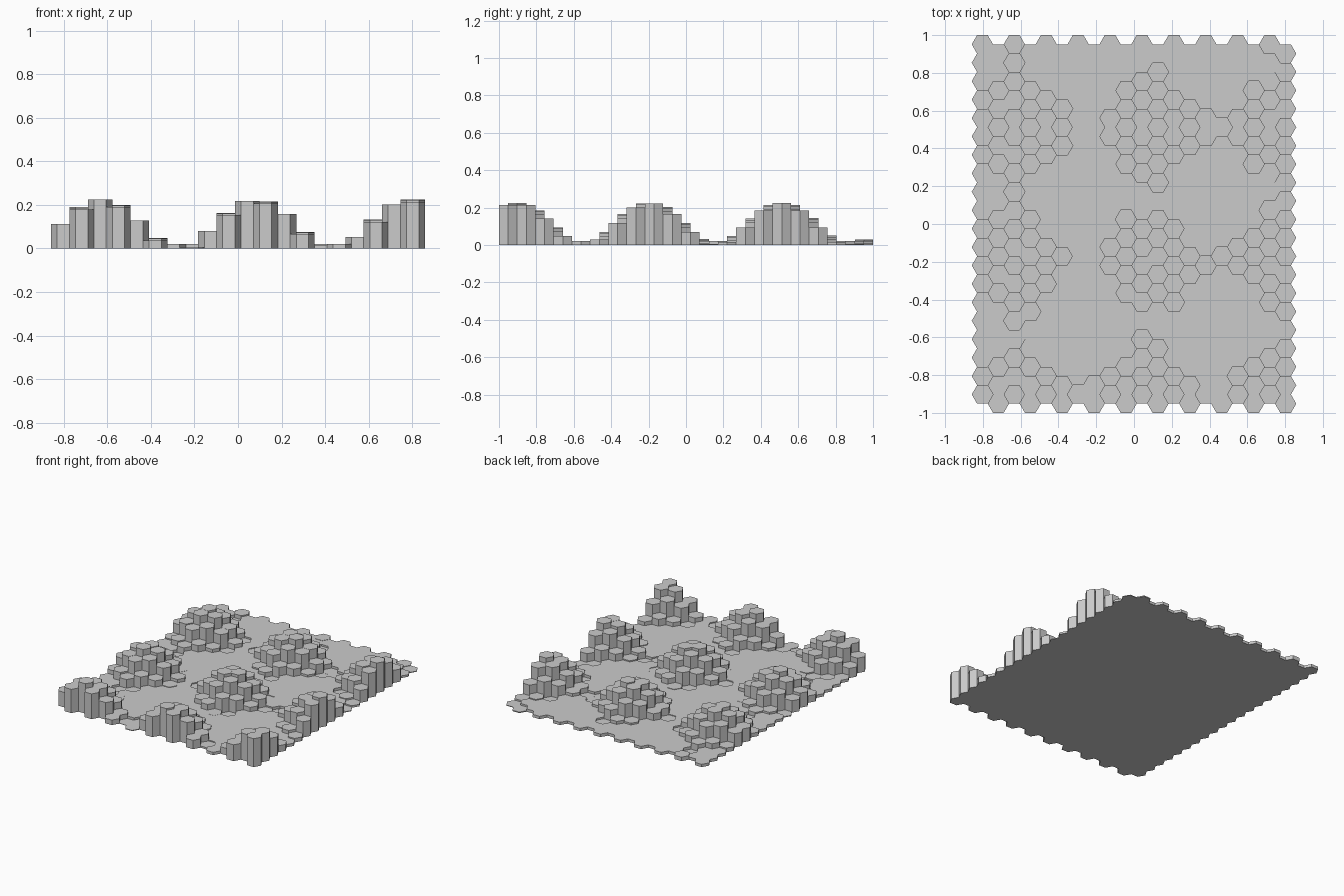
import bpy
import bmesh
from math import sin, cos, pi, sqrt

if "Cube" in bpy.data.objects:
    bpy.data.objects.remove(bpy.data.objects["Cube"], do_unlink=True)

COUNT = 20                           # tiles per side
ROW = 2 / (COUNT + 0.5)              # tile depth, flat to flat
RADIUS = ROW / sqrt(3)               # centre to corner
FLOOR = 0.021                        # height of the flat tiles
STEP = 1.5 * RADIUS                  # column spacing

grey = bpy.data.materials.new("light_grey")
grey.use_nodes = True
COLOUR = (0.6, 0.6, 0.6, 1)
grey.diffuse_color = COLOUR
grey.node_tree.nodes["Principled BSDF"].inputs["Base Color"].default_value = COLOUR


def add_prism(bm, x, y, height):
    """Upright six-sided column standing on the ground."""
    ring = [(x + RADIUS * cos(k * pi / 3), y + RADIUS * sin(k * pi / 3)) for k in range(6)]
    low = [bm.verts.new((px, py, 0)) for px, py in ring]
    high = [bm.verts.new((px, py, height)) for px, py in ring]
    bm.faces.new(low[::-1])
    bm.faces.new(high)
    for k in range(6):
        n = (k + 1) % 6
        bm.faces.new((low[k], low[n], high[n], high[k]))


def finish(bm, name):
    mesh = bpy.data.meshes.new(name)
    bm.to_mesh(mesh)
    bm.free()
    mesh.materials.append(grey)
    bpy.context.collection.objects.link(bpy.data.objects.new(name, mesh))


# Wave-shaped hills rise out of a flat tiled floor
floor_tiles, hill_columns = bmesh.new(), bmesh.new()
left = -STEP * (COUNT - 1) / 2
front = -1 + ROW
for i in range(COUNT):
    for j in range(COUNT):
        u = i * STEP
        v = (j - 0.5 * (i % 2)) * ROW          # odd columns sit half a tile forward
        wave = 2 * RADIUS * (sin(u / (2 * RADIUS)) + cos(v / (2 * RADIUS)))
        if wave > 0:
            add_prism(hill_columns, left + u, front + v, wave)
        else:
            add_prism(floor_tiles, left + u, front + v, FLOOR)

finish(floor_tiles, "floor_tiles")
finish(hill_columns, "hill_columns")
